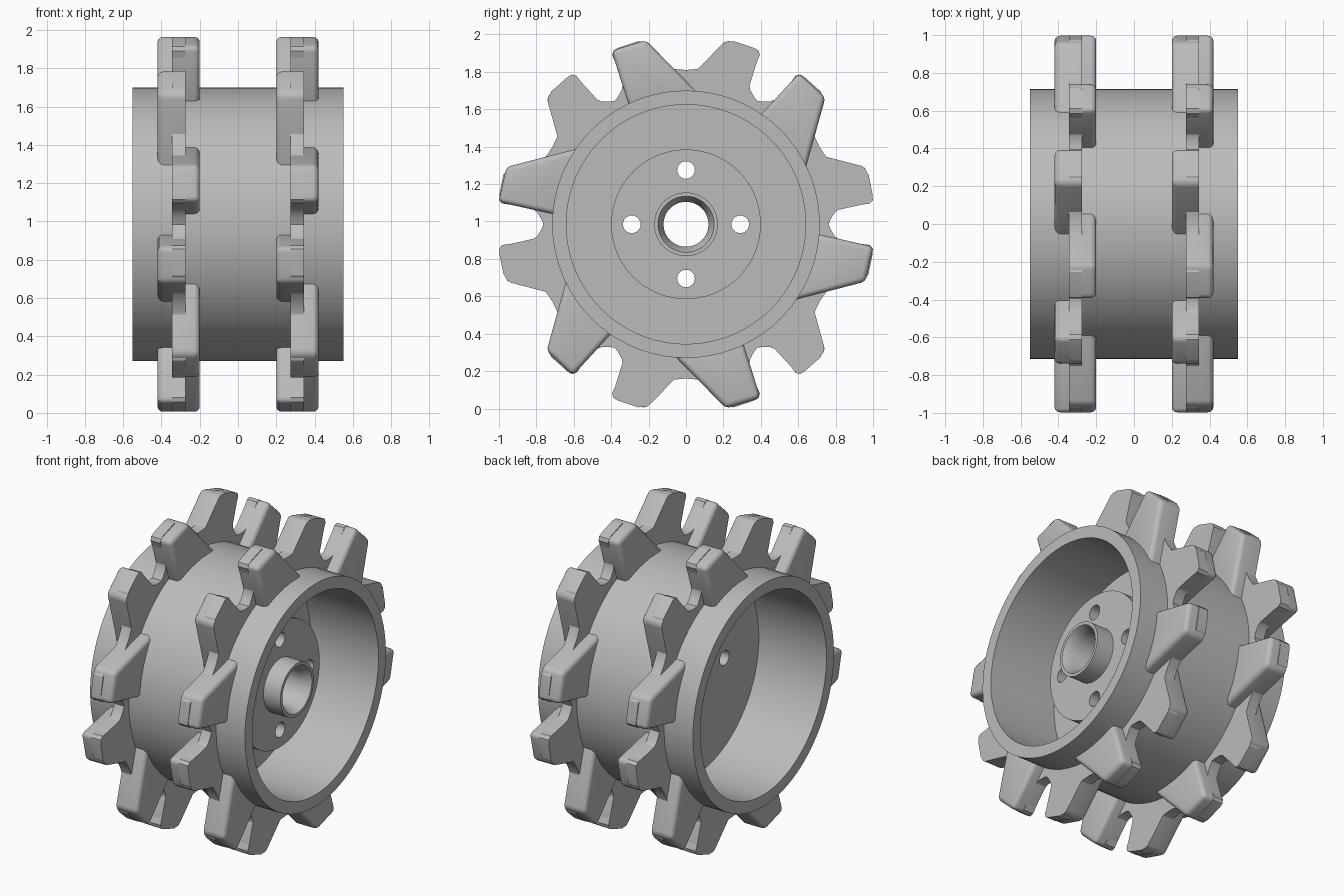
import bpy, bmesh
from math import sin, cos, pi, radians
from mathutils import Matrix

if "Cube" in bpy.data.objects:
    bpy.data.objects.remove(bpy.data.objects["Cube"], do_unlink=True)

AXLE_Z = 0.985
PLATE = 0.035      # half thickness of a tooth plate
PAD = 0.11         # reach of a tooth pad from the plate centre

steel = bpy.data.materials.new("grey_steel")
steel.use_nodes = True
steel.diffuse_color = (0.5, 0.5, 0.5, 1)
steel.node_tree.nodes["Principled BSDF"].inputs["Base Color"].default_value = (0.5, 0.5, 0.5, 1)


def finish(bm, name):
    bmesh.ops.recalc_face_normals(bm, faces=bm.faces)
    mesh = bpy.data.meshes.new(name)
    bm.to_mesh(mesh)
    bm.free()
    mesh.materials.append(steel)
    obj = bpy.data.objects.new(name, mesh)
    bpy.context.collection.objects.link(obj)
    obj.location.z = AXLE_Z
    return obj


def smooth(obj):
    bpy.ops.object.select_all(action='DESELECT')
    obj.select_set(True)
    bpy.context.view_layer.objects.active = obj
    bpy.ops.object.shade_smooth_by_angle(angle=radians(30))


def revolve(profile, name, steps=72):
    """Closed (x, radius) profile turned around the x axis."""
    bm = bmesh.new()
    rings = [[bm.verts.new((x, r * cos(2 * pi * i / steps), r * sin(2 * pi * i / steps)))
              for x, r in profile] for i in range(steps)]
    n = len(profile)
    for i in range(steps):
        a, b = rings[i], rings[(i + 1) % steps]
        for j in range(n):
            k = (j + 1) % n
            bm.faces.new((a[j], a[k], b[k], b[j]))
    return finish(bm, name)


def prism(bm, outline, x0, x1, bevel=0):
    """Extrude a (y, z) outline along x, rounding the edges at the x1 end."""
    back = [bm.verts.new((x0, y, z)) for y, z in outline]
    front = [bm.verts.new((x1, y, z)) for y, z in outline]
    n = len(outline)
    faces = [bm.faces.new(back), bm.faces.new(front)]
    for i in range(n):
        j = (i + 1) % n
        faces.append(bm.faces.new((back[i], back[j], front[j], front[i])))
    bmesh.ops.recalc_face_normals(bm, faces=faces)
    if bevel:
        edges = list({e for v in front for e in v.link_edges})
        bmesh.ops.bevel(bm, geom=edges, offset=bevel, segments=4,
                        profile=0.5, affect='EDGES', clamp_overlap=True)


# Drum shell
drum = revolve([(-0.55, 0.715), (0.55, 0.715), (0.55, 0.64), (-0.55, 0.64)], "drum")
smooth(drum)

# Inner wall with raised boss, hub and chamfered bore
hub = revolve([(0.07, 0.67), (0.07, 0.40), (0.30, 0.40), (0.30, 0.17), (0.42, 0.17),
               (0.42, 0.15), (0.36, 0.12), (-0.07, 0.12), (-0.07, 0.67)], "hub_wall")

# Four bolt holes through the boss
bm = bmesh.new()
for k in range(4):
    a = k * pi / 2
    place = Matrix.Translation((0.1, 0.29 * cos(a), 0.29 * sin(a))) @ Matrix.Rotation(pi / 2, 4, 'Y')
    bmesh.ops.create_cone(bm, cap_ends=True, segments=24, radius1=0.047,
                          radius2=0.047, depth=0.8, matrix=place)
cutter = finish(bm, "bolt_hole_cutter")
cutter.hide_render = True
cut = hub.modifiers.new("bolt_holes", 'BOOLEAN')
cut.operation = 'DIFFERENCE'
cut.solver = 'EXACT'
cut.object = cutter
bpy.context.view_layer.objects.active = hub
bpy.ops.object.modifier_apply(modifier=cut.name)
bpy.data.objects.remove(cutter, do_unlink=True)
smooth(hub)

# Tooth pair: a shared plate with a thick pad on opposite faces of its two teeth
half = [(0.06, 0.83), (0.115, 0.85), (0.155, 0.885), (0.215, 0.955), (0.23, 0.973), (0.255, 0.979),
        (0.365, 0.942), (0.388, 0.929), (0.395, 0.905), (0.35, 0.8), (0.338, 0.76),
        (0.343, 0.72), (0.365, 0.68), (0.41, 0.625), (0.40, 0.56), (0.2, 0.65)]
plate = [(0, 0.825)] + half + [(0, 0.68)] + [(-y, z) for y, z in reversed(half)]
pad = [(0.215, 0.985), (0.398, 0.928), (0.298, 0.61), (0.1, 0.665), (-0.08, 0.685)]

bm = bmesh.new()
prism(bm, plate, -PLATE, PLATE)
for side in (-1, 1):
    prism(bm, [(-side * y, z) for y, z in pad], -side * PLATE, side * PAD, 0.028)
first = finish(bm, "tooth_pair")
smooth(first)
tooth_mesh = first.data
bpy.data.objects.remove(first, do_unlink=True)

# Two rows of six tooth pairs around the drum
for row, x in (("right", -0.31), ("left", 0.31)):
    for k in range(6):
        pair = bpy.data.objects.new(f"{row}_tooth_pair_{k + 1}", tooth_mesh)
        pair.location = (x, 0, AXLE_Z)
        pair.rotation_euler.x = k * pi / 3
        bpy.context.collection.objects.link(pair)
